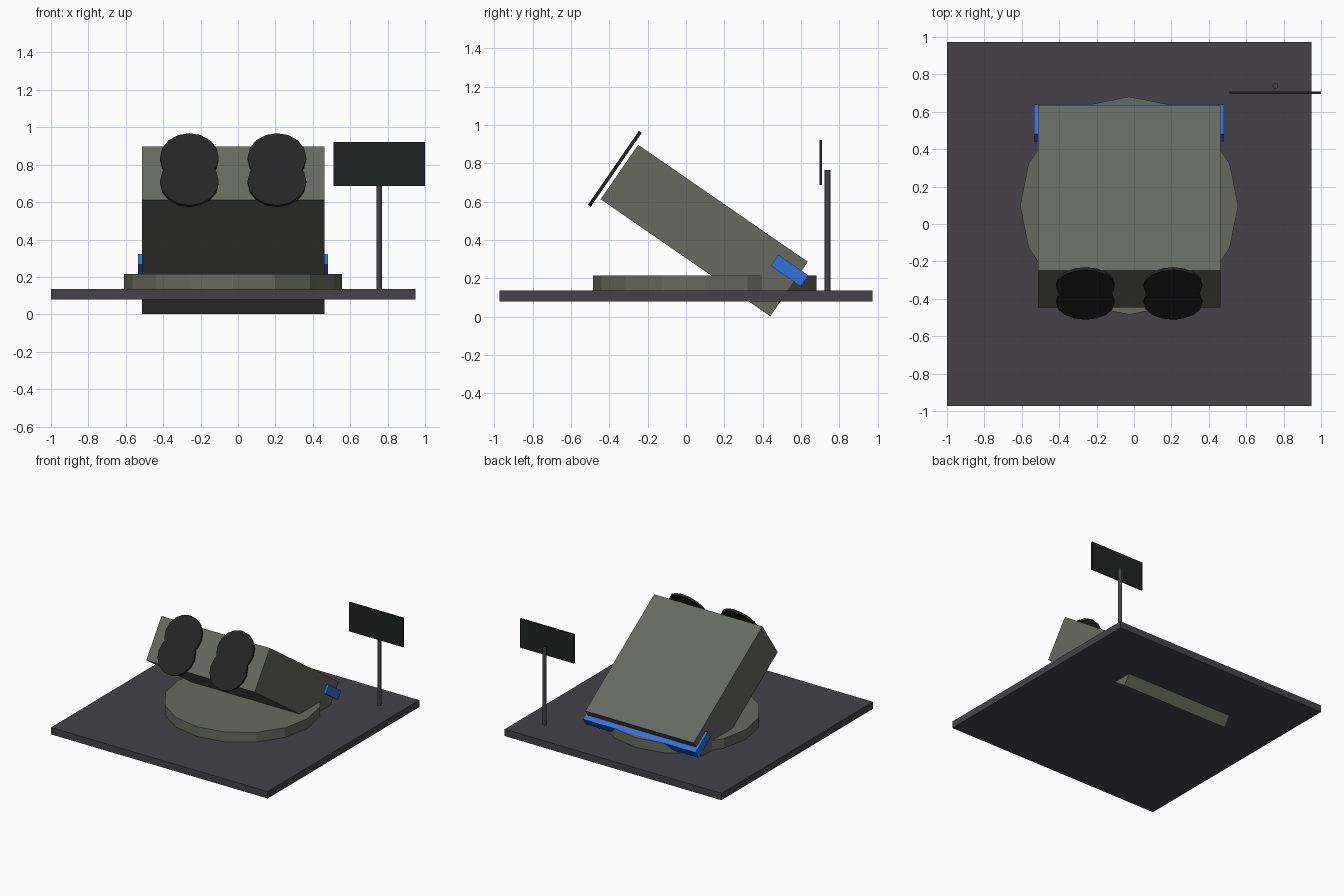
import bpy
from math import radians, tau
from mathutils import Matrix, Vector

default = bpy.data.objects.get("Cube")
if default:
    bpy.data.objects.remove(default, do_unlink=True)


def material(name, rgb):
    mat = bpy.data.materials.new(name)
    mat.use_nodes = True
    colour = (*rgb, 1)
    mat.diffuse_color = colour
    mat.node_tree.nodes["Principled BSDF"].inputs["Base Color"].default_value = colour
    return mat


SLATE = material("slate_grey", (0.058, 0.055, 0.064))
OLIVE = material("olive_grey", (0.135, 0.143, 0.118))
BLACK = material("soft_black", (0.018, 0.018, 0.018))
PANEL = material("panel_black", (0.015, 0.016, 0.016))
BLUE = material("bright_blue", (0.03, 0.17, 0.75))


def finish(name, mat):
    obj = bpy.context.object
    obj.name = name
    obj.data.materials.append(mat)
    return obj


def box(name, centre, size, mat, tilt=0):
    bpy.ops.mesh.primitive_cube_add(size=1, location=centre, rotation=(tilt, 0, 0))
    bpy.context.object.scale = size
    return finish(name, mat)


def disc(name, centre, radius, depth, sides, mat, tilt=0):
    bpy.ops.mesh.primitive_cylinder_add(vertices=sides, radius=radius, depth=depth,
                                        location=centre, rotation=(tilt, 0, 0))
    return finish(name, mat)


MID = -0.026
TILT = radians(-34.6)

# Ground slab and round turntable
box("base_slab", (MID, 0, 0.108), (1.95, 1.948, 0.056), SLATE)
disc("turntable", (MID, 0.098, 0.175), 0.583, 0.08, 16, OLIVE)

# Tilted body, sunk through the slab at its back end
body_centre = Vector((MID, 0.095, 0.449))
body_length = 1.075
box("tilted_body", body_centre, (0.975, body_length, 0.345), OLIVE, TILT)

# Blue bar across the low back end
box("blue_back_bar", (MID, 0.54, 0.24), (1.015, 0.19, 0.07), BLUE, TILT)

# Two overlapping discs on each side of the raised front
turn = Matrix.Rotation(TILT, 3, "X")
for side, x in (("right", -0.234), ("left", 0.234)):
    for level, z in (("lower", -0.077), ("upper", 0.077)):
        offset = Vector((x, -body_length / 2 - 0.029, z))
        disc(f"{side}_{level}_front_disc", body_centre + turn @ offset,
             0.157, 0.018, 16, BLACK, TILT + tau / 4)

# Sign on a thin post
disc("sign_post", (0.755, 0.738, 0.45), 0.015, 0.63, 12, SLATE)
box("sign_panel", (0.755, 0.702, 0.803), (0.488, 0.014, 0.235), PANEL)
